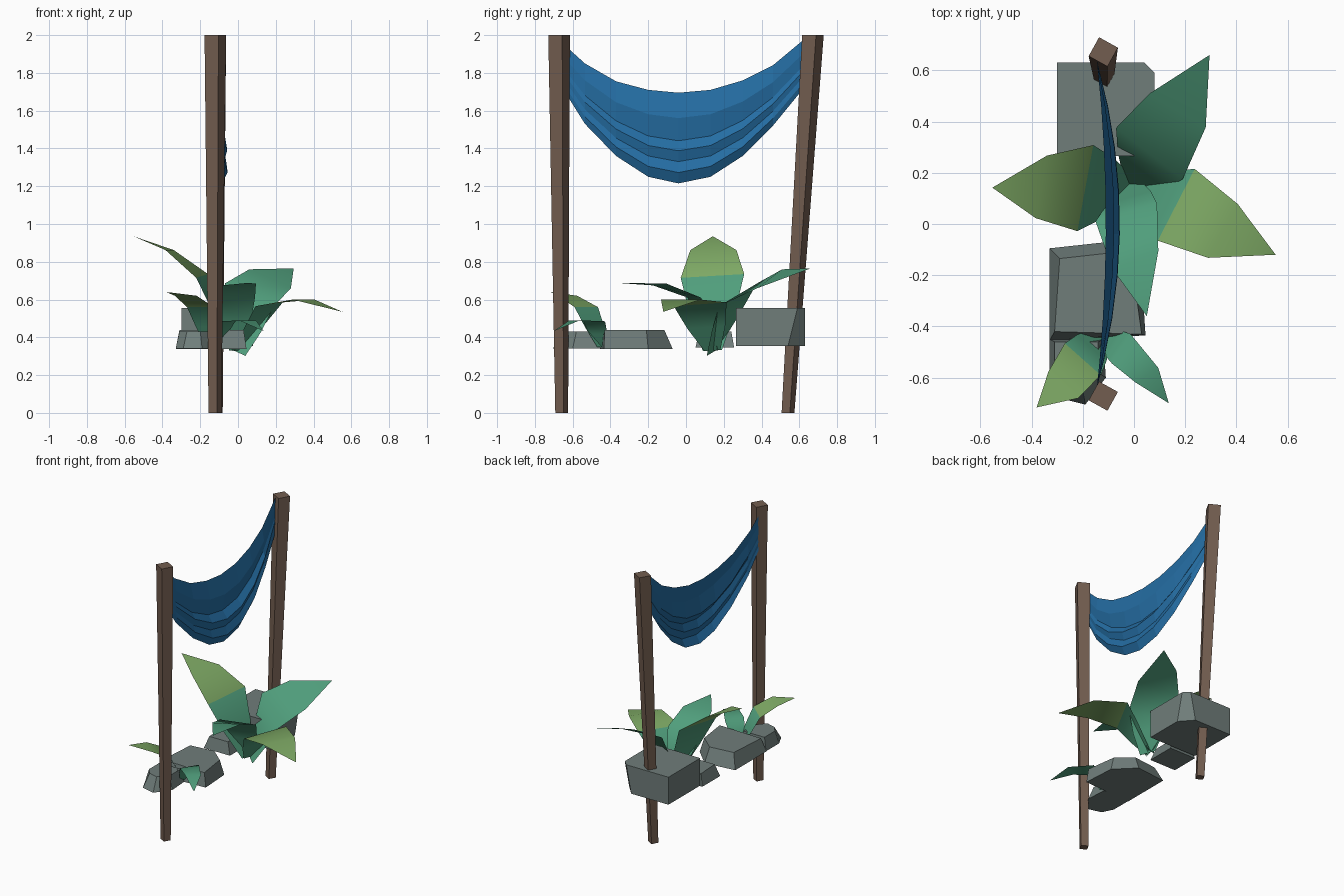
import bpy
import math
from mathutils import Vector


def material(name, rgb):
    m = bpy.data.materials.new(name)
    m.diffuse_color = (*rgb, 1)
    return m


WOOD = material("brown wood", (0.17, 0.11, 0.08))
CLOTH = material("blue cloth", (0.018, 0.155, 0.37))
STONE = material("grey stone", (0.16, 0.205, 0.195))
GREEN = material("leaf green", (0.08, 0.34, 0.20))
LIME = material("leaf tip lime", (0.21, 0.40, 0.13))


def build(name, verts, faces, mats, smooth=False):
    me = bpy.data.meshes.new(name)
    me.from_pydata([tuple(v) for v in verts], [], faces)
    for m in mats:
        me.materials.append(m)
    me.update()
    for p in me.polygons:
        p.use_smooth = smooth
    ob = bpy.data.objects.new(name, me)
    bpy.context.collection.objects.link(ob)
    return ob


def loft(name, bottom, top, z0, z1, mat):
    """Closed prism between two counter-clockwise outlines."""
    n = len(bottom)
    verts = [(x, y, z0) for x, y in bottom] + [(x, y, z1) for x, y in top]
    faces = [(i, (i + 1) % n, n + (i + 1) % n, n + i) for i in range(n)]
    faces += [tuple(reversed(range(n))), tuple(range(n, 2 * n))]
    return build(name, verts, faces, [mat])


def square(x, y, side, angle):
    r = side / math.sqrt(2)
    return [(x + r * math.cos(angle + math.pi / 4 + k * math.pi / 2),
             y + r * math.sin(angle + math.pi / 4 + k * math.pi / 2)) for k in range(4)]


# Posts, wider at the top; the back one leans outward
TURN = math.radians(-29)
loft("front_post", square(-0.122, -0.658, 0.05, TURN), square(-0.12, -0.672, 0.084, TURN), 0, 2, WOOD)
loft("back_post", square(-0.115, 0.54, 0.05, TURN), square(-0.12, 0.672, 0.084, TURN), 0, 2, WOOD)

# Hanging cloth: columns of (y, top z, bottom z), with soft pleats pushed out in x
columns = [(-0.635, 1.94, 1.69), (-0.535, 1.85, 1.53), (-0.37, 1.755, 1.36),
           (-0.20, 1.71, 1.25), (-0.04, 1.695, 1.215), (0.13, 1.71, 1.25),
           (0.30, 1.76, 1.36), (0.46, 1.84, 1.52), (0.64, 1.99, 1.74)]
bulge = [0.035, 0.068, 0.05, 0.088, 0.07, 0.09, 0.06]
rows = [0, 0.28, 0.53, 0.64, 0.76, 0.88, 1]
R = len(rows)
cv = []
for y, zt, zb in columns:
    u = y / 0.64
    for t, b in zip(rows, bulge):
        cv.append((-0.145 + b * max(0, 1 - u * u), y, zt + (zb - zt) * t))
cf = [(c * R + r, c * R + r + 1, (c + 1) * R + r + 1, (c + 1) * R + r)
      for c in range(len(columns) - 1) for r in range(R - 1)]
build("hanging_cloth", cv, cf, [CLOTH])

# Stones
loft("back_stone",
     [(-0.30, 0.265), (0.08, 0.265), (0.08, 0.54), (0.0, 0.63), (-0.30, 0.63)],
     [(-0.30, 0.265), (0.08, 0.265), (0.08, 0.59), (0.04, 0.63), (-0.30, 0.63)],
     0.355, 0.555, STONE)
loft("middle_stone",
     [(-0.33, -0.455), (0.045, -0.435), (0.03, -0.20), (-0.10, -0.07), (-0.33, -0.095)],
     [(-0.31, -0.42), (0.03, -0.43), (0.0, -0.21), (-0.11, -0.115), (-0.29, -0.135)],
     0.337, 0.44, STONE)
loft("small_stone",
     [(-0.31, 0.05), (-0.10, 0.05), (-0.10, 0.255), (-0.31, 0.255)],
     [(-0.28, 0.07), (-0.13, 0.07), (-0.13, 0.24), (-0.29, 0.24)],
     0.345, 0.43, STONE)
loft("front_stone",
     [(-0.29, -0.68), (-0.19, -0.705), (-0.11, -0.60), (-0.12, -0.45), (-0.33, -0.45), (-0.33, -0.60)],
     [(-0.27, -0.63), (-0.20, -0.65), (-0.14, -0.58), (-0.14, -0.46), (-0.31, -0.46), (-0.31, -0.58)],
     0.34, 0.432, STONE)


def leaf(name, base, mid, half_mid, out, half_out, tip, lime=False, base_width=0.3):
    """Pointed leaf: stem end, widest section, outer section and tip."""
    base, mid, out, tip = map(Vector, (base, mid, out, tip))
    hm, ho = Vector(half_mid), Vector(half_out)
    hb = hm * base_width
    h2 = hm * (base_width + 1) / 2 * 1.1
    low = base.lerp(mid, 0.5)
    verts = []
    for c, h in ((base, hb), (low, h2), (mid, hm), (out, ho)):
        verts += [c - h, c + h]
    verts.append(tip)
    faces = [(0, 1, 3, 2), (2, 3, 5, 4), (4, 5, 7, 6), (6, 7, 8)]
    # Keep the lit side upward
    if (verts[5] - verts[4]).cross(out - mid).z < 0:
        faces = [tuple(reversed(f)) for f in faces]
    ob = build(name, verts, faces, [GREEN, LIME], smooth=True)
    if lime:
        for p in list(ob.data.polygons)[2:]:
            p.material_index = 1


# Large plant
leaf("large_leaf_back", (0.0, 0.14, 0.32), (0.06, 0.275, 0.625), (0.13, -0.10, -0.06),
     (0.17, 0.443, 0.71), (0.11, -0.066, -0.05), (0.295, 0.66, 0.765))
leaf("large_leaf_right", (0.0, 0.14, 0.33), (0.165, 0.075, 0.575), (0.072, 0.14, 0.01),
     (0.347, -0.027, 0.60), (0.058, 0.105, 0.0), (0.553, -0.12, 0.535), lime=True)
leaf("large_leaf_left", (-0.02, 0.14, 0.33), (-0.19, 0.14, 0.725), (0.031, 0.168, 0.01),
     (-0.362, 0.145, 0.862), (0.022, 0.122, 0.0), (-0.553, 0.142, 0.935), lime=True)
leaf("large_leaf_front", (-0.01, 0.16, 0.33), (-0.03, 0.045, 0.61), (0.12, 0.035, 0.0),
     (0.005, -0.14, 0.68), (0.09, 0.035, 0.005), (0.05, -0.36, 0.688))

# Small plant
leaf("small_leaf_left", (-0.13, -0.44, 0.35), (-0.20, -0.528, 0.56), (0.07, -0.062, 0.0),
     (-0.276, -0.628, 0.62), (0.058, -0.052, 0.0), (-0.38, -0.716, 0.64), lime=True, base_width=0.5)
leaf("small_leaf_right", (-0.12, -0.44, 0.35), (-0.05, -0.487, 0.485), (0.036, 0.058, 0.0),
     (0.05, -0.59, 0.49), (0.045, 0.028, 0.0), (0.136, -0.70, 0.433), base_width=0.5)
